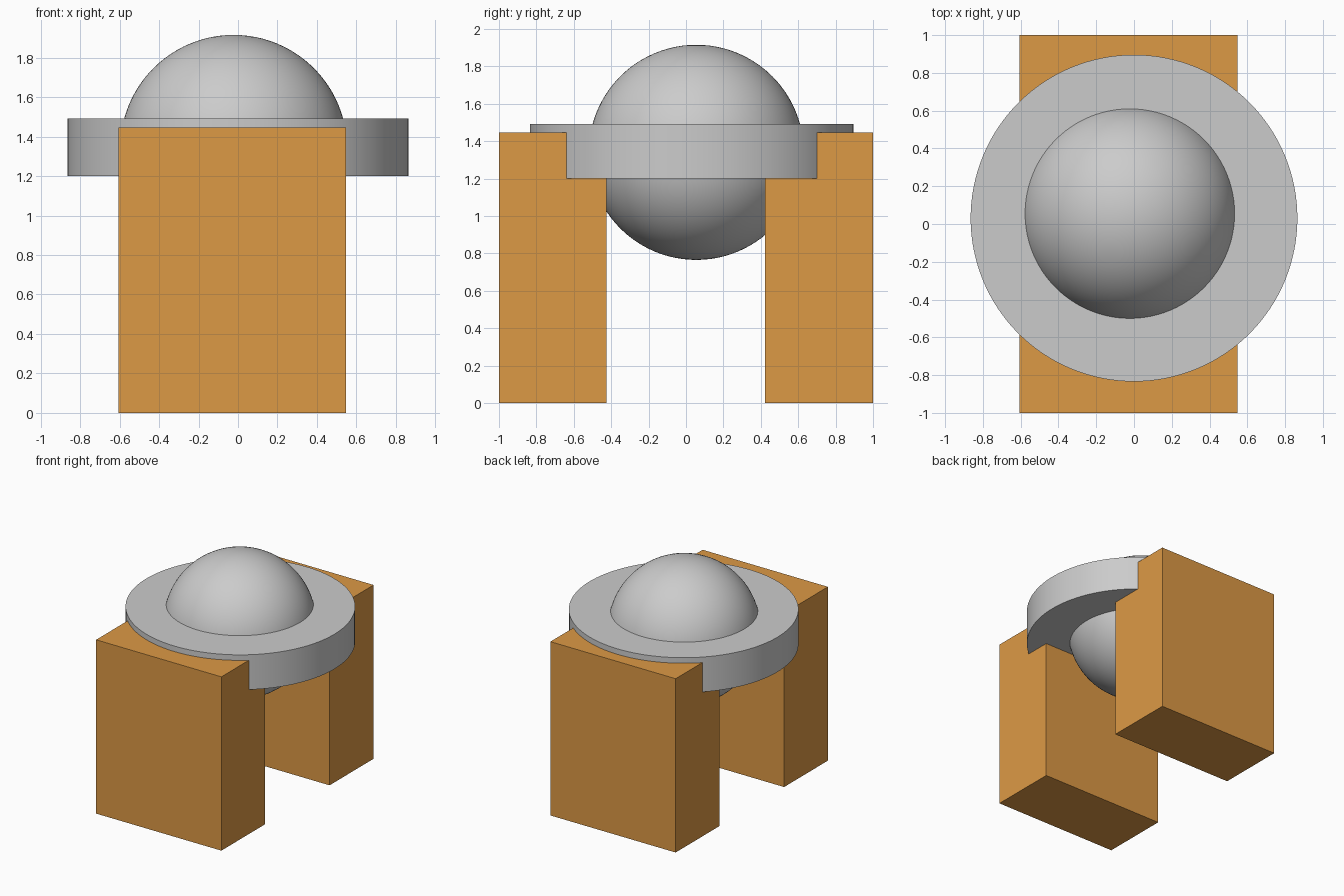
import bpy
import math

if "Cube" in bpy.data.objects:
    bpy.data.objects.remove(bpy.data.objects["Cube"])


def smooth(obj):
    bpy.ops.object.shade_smooth_by_angle(angle=math.radians(30))
    return obj


wood = bpy.data.materials.new("orange")
wood.diffuse_color = (0.72, 0.32, 0.06, 1)
wood.use_nodes = True
wood.node_tree.nodes["Principled BSDF"].inputs["Base Color"].default_value = wood.diffuse_color


def block(name, x0, x1, y0, y1, z1):
    bpy.ops.mesh.primitive_cube_add(size=1, location=((x0 + x1) / 2, (y0 + y1) / 2, z1 / 2))
    o = bpy.context.object
    o.name = name
    o.scale = (x1 - x0, y1 - y0, z1)
    bpy.ops.object.transform_apply(location=False, rotation=False, scale=True)
    o.data.materials.append(wood)


# Two upright supports, front and back
block("front_support", -0.605, 0.547, -1.0, -0.425, 1.445)
block("back_support", -0.605, 0.547, 0.422, 1.0, 1.445)

# Flat disc resting in the supports
bpy.ops.mesh.primitive_cylinder_add(vertices=128, radius=0.865, depth=0.29, location=(0, 0.031, 1.346))
bpy.context.object.name = "disc"
smooth(bpy.context.object)

# Ball passing through the disc
bpy.ops.mesh.primitive_uv_sphere_add(segments=96, ring_count=48, radius=0.575, location=(-0.022, 0.055, 1.34))
bpy.context.object.name = "ball"
smooth(bpy.context.object)
